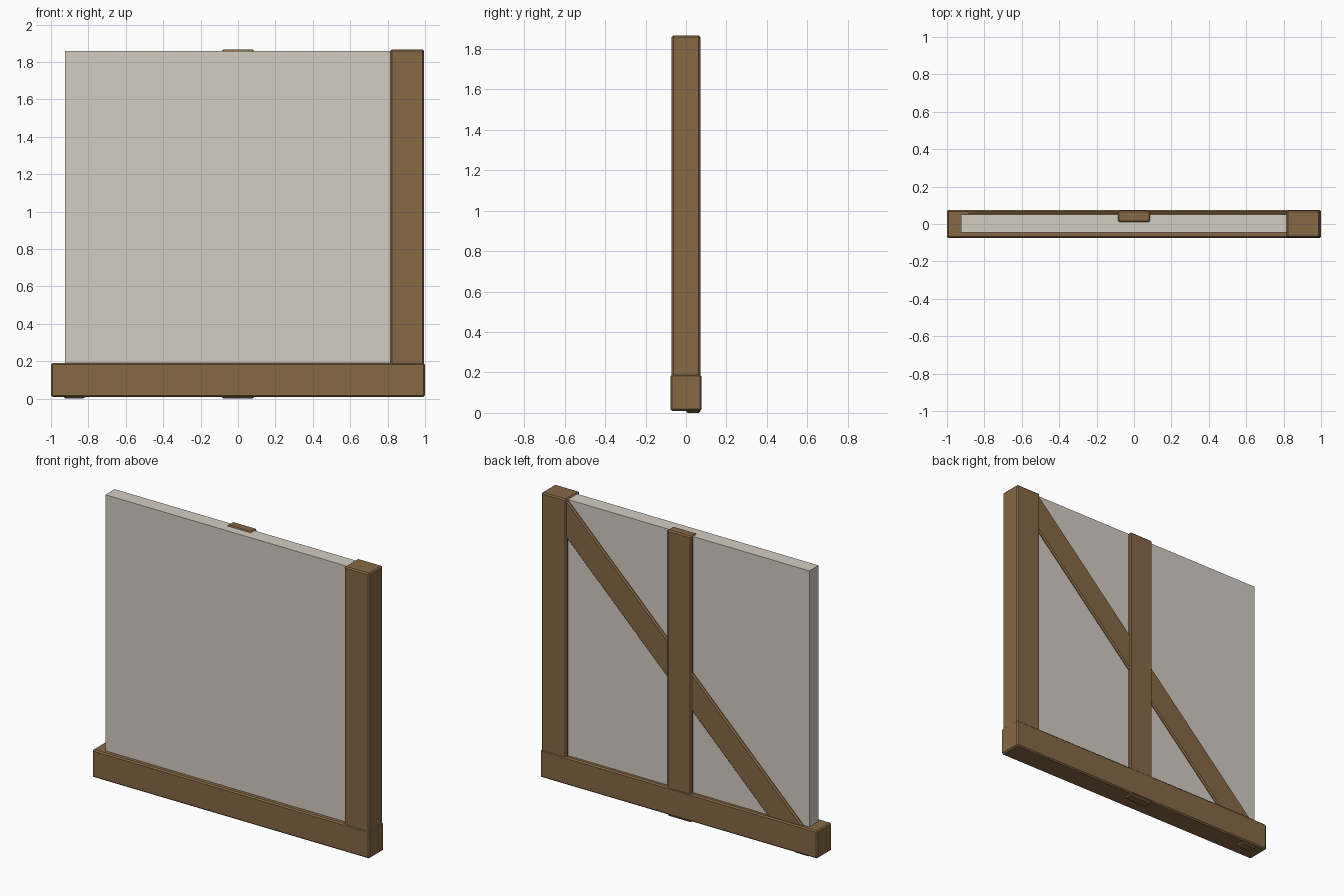
import bpy, bmesh

if "Cube" in bpy.data.objects:
    bpy.data.objects.remove(bpy.data.objects["Cube"])


def material(name, color):
    m = bpy.data.materials.new(name)
    m.diffuse_color = color
    m.use_nodes = True
    m.node_tree.nodes["Principled BSDF"].inputs["Base Color"].default_value = m.diffuse_color
    return m


wood = material("timber", (0.24, 0.14, 0.06, 1))
plaster = material("plaster", (0.65, 0.61, 0.54, 1))


def slab(name, outline, y0, y1, mat, bevel=0.0):
    """Extrude an (x, z) outline, listed anticlockwise from the front, from y0 to y1."""
    bm = bmesh.new()
    face = bm.faces.new([bm.verts.new((x, y0, z)) for x, z in outline])
    ext = bmesh.ops.extrude_face_region(bm, geom=[face])
    for v in ext["geom"]:
        if isinstance(v, bmesh.types.BMVert):
            v.co.y = y1
    bmesh.ops.recalc_face_normals(bm, faces=bm.faces[:])
    mesh = bpy.data.meshes.new(name)
    bm.to_mesh(mesh)
    bm.free()
    ob = bpy.data.objects.new(name, mesh)
    bpy.context.collection.objects.link(ob)
    mesh.materials.append(mat)
    if bevel:
        mod = ob.modifiers.new("worn_edges", 'BEVEL')
        mod.width = bevel
        mod.segments = 1
    return ob


def board(name, x0, x1, y0, y1, z0, z1, mat, bevel=0.0):
    return slab(name, [(x0, z0), (x1, z0), (x1, z1), (x0, z1)], y0, y1, mat, bevel)


# Main frame: sill beam and corner post
board("sill_beam", -1, 1, -0.076, 0.076, 0.01, 0.19, wood, 0.008)
board("corner_post", 0.815, 0.995, -0.071, 0.071, 0.012, 1.867, wood, 0.008)

# Plaster infill, tucked into the sill and post
board("wall_panel", -0.925, 0.925, -0.045, 0.05, 0.1, 1.86, plaster)

# Central stud on the back
board("center_stud", -0.087, 0.087, 0.008, 0.072, 0.0, 1.866, wood, 0.008)

# Diagonal brace, ends cut flush with the frame (point-symmetric outline)
cz, slope, half, end = 0.933, 0.98, 0.125, 0.93
lower = [(-end, 0.0), ((half - cz) / slope, 0.0), (end, slope * end - half + cz)]
upper = [(-x, 2 * cz - z) for x, z in lower]
slab("diagonal_brace", lower + upper, 0.0, 0.064, wood, 0.008)
